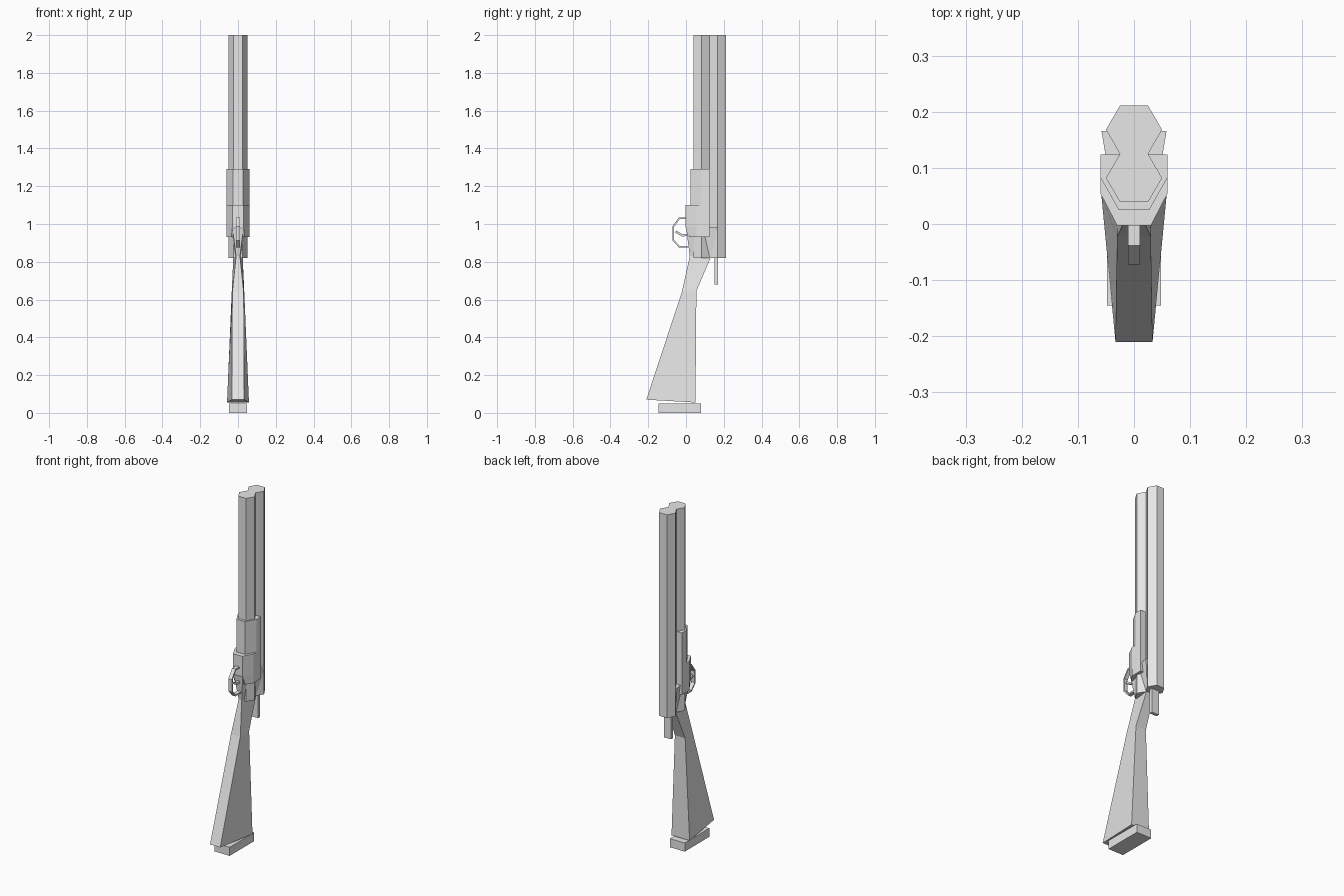
import bpy, bmesh
from mathutils import Vector

cube = bpy.data.objects.get("Cube")
if cube:
    bpy.data.objects.remove(cube, do_unlink=True)

grey = bpy.data.materials.new("plain_grey")
grey.use_nodes = True
colour = (0.8, 0.8, 0.8, 1)
grey.diffuse_color = colour
grey.node_tree.nodes["Principled BSDF"].inputs["Base Color"].default_value = colour


def loft(name, rings):
    """Skin a stack of rings, each a list of (x, y, z) points."""
    bm = bmesh.new()
    loops = [[bm.verts.new(p) for p in ring] for ring in rings]
    n = len(loops[0])
    for a, b in zip(loops, loops[1:]):
        for i in range(n):
            j = (i + 1) % n
            bm.faces.new((a[i], a[j], b[j], b[i]))
    bm.faces.new(loops[0])
    bm.faces.new(loops[-1])
    bmesh.ops.recalc_face_normals(bm, faces=bm.faces)
    mesh = bpy.data.meshes.new(name)
    bm.to_mesh(mesh)
    bm.free()
    mesh.materials.append(grey)
    obj = bpy.data.objects.new(name, mesh)
    bpy.context.collection.objects.link(obj)
    return obj


def mirrored(half):
    """Complete a ring from its +x half, listed front to back."""
    return list(half) + [(-x, y, z) for x, y, z in reversed(half)]


def prism(name, half, z0, z1):
    return loft(name, [mirrored([(x, y, z) for x, y in half]) for z in (z0, z1)])


def strip(name, path, width, thick):
    """Flat bar following a (y, z) path, with mitred corners."""
    pts = [Vector(p) for p in path]
    rings = []
    for i, p in enumerate(pts):
        into = (p - pts[max(i - 1, 0)]).normalized()
        out = (pts[min(i + 1, len(pts) - 1)] - p).normalized()
        d = (into + out).normalized()
        side = Vector((-d.y, d.x)) * thick / 2
        a, b = p + side, p - side
        rings.append(mirrored([(width, a.x, a.y), (width, b.x, b.y)]))
    return loft(name, rings)


# Pair of six-sided barrels, one behind the other
for name, y in (("front_barrel", 0.082), ("rear_barrel", 0.168)):
    prism(name, [(0.025, y - 0.043), (0.05, y), (0.025, y + 0.043)], 0.82, 2.0)

# Forearm wrapped around the front barrel
prism("forearm", [(0.027, 0.025), (0.06, 0.083), (0.06, 0.124)], 0.93, 1.29)

# Receiver, with its front tapering in at the bottom
loft("receiver", [
    mirrored([(w, y, z), (0.06, 0.055, z), (0.06, 0.085, z)])
    for w, y, z in ((0.035, 0.018, 0.93), (0.03, -0.003, 0.985), (0.03, -0.003, 1.10))])

# Stock sweeping from the butt through the wrist to the tang
loft("stock", [
    mirrored([(wf, yf, zf), (wb, yb, zb)])
    for wf, yf, zf, wb, yb, zb in (
        (0.033, -0.21, 0.07, 0.058, 0.05, 0.055),
        (0.03, -0.022, 0.64, 0.033, 0.055, 0.645),
        (0.01, 0.02, 0.83, 0.025, 0.13, 0.82),
        (0.03, 0.0, 0.985, 0.058, 0.166, 0.985))])

# Butt plate and rear lever
prism("butt_plate", [(0.048, -0.145), (0.048, 0.08)], 0, 0.05)
prism("rear_lever", [(0.023, 0.152), (0.023, 0.17)], 0.68, 0.83)

# Trigger and its guard
strip("trigger_guard", [(0.02, 1.03), (-0.036, 1.03), (-0.068, 0.985),
                        (-0.068, 0.915), (-0.036, 0.88), (0.03, 0.88)], 0.011, 0.009)
strip("trigger", [(-0.055, 0.96), (-0.02, 0.94), (0.04, 0.945)], 0.007, 0.012)
